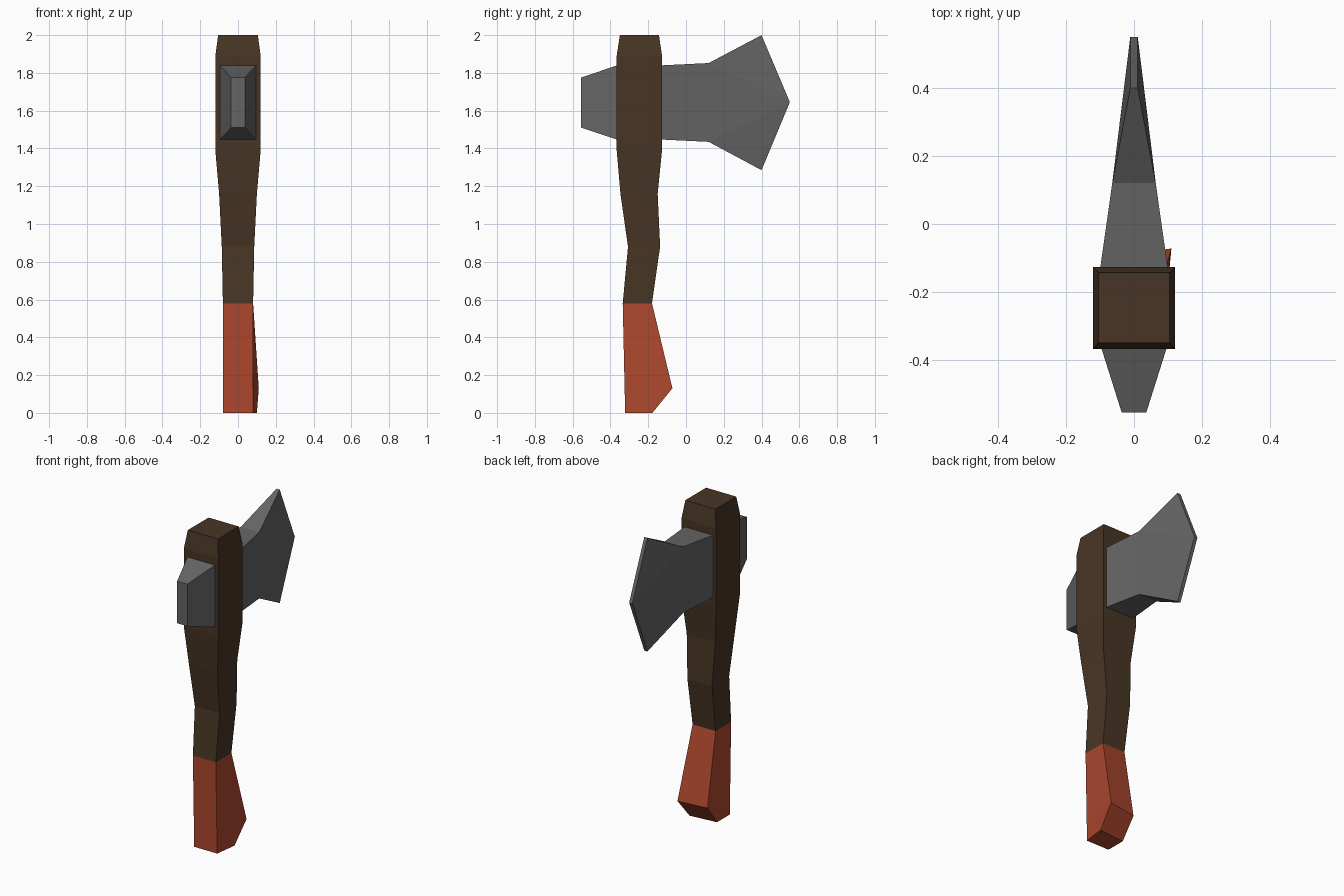
import bpy, bmesh

if "Cube" in bpy.data.objects:
    bpy.data.objects.remove(bpy.data.objects["Cube"])


def material(name, rgb):
    mat = bpy.data.materials.new(name)
    mat.diffuse_color = (*rgb, 1)
    mat.use_nodes = True
    mat.node_tree.nodes["Principled BSDF"].inputs["Base Color"].default_value = mat.diffuse_color
    return mat


def finish(bm, name, mat):
    bmesh.ops.recalc_face_normals(bm, faces=bm.faces)
    mesh = bpy.data.meshes.new(name)
    bm.to_mesh(mesh)
    bm.free()
    mesh.materials.append(mat)
    obj = bpy.data.objects.new(name, mesh)
    bpy.context.collection.objects.link(obj)
    return obj


def loft(bm, rings):
    """Join successive four-cornered rings with flat side faces."""
    loops = [[bm.verts.new(p) for p in ring] for ring in rings]
    for a, b in zip(loops, loops[1:]):
        for i in range(4):
            j = (i + 1) % 4
            bm.faces.new((a[i], a[j], b[j], b[i]))
    return loops


def level(z, y0, y1, w):
    return [(-w, y0, z), (w, y0, z), (w, y1, z), (-w, y1, z)]


def station(y, z0, z1, w):
    return [(-w, y, z0), (w, y, z0), (w, y, z1), (-w, y, z1)]


wood = material("dark_wood", (0.065, 0.036, 0.018))
wrap = material("red_grip", (0.42, 0.065, 0.028))
steel = material("dark_steel", (0.13, 0.13, 0.13))

# Curved wooden handle, open where it meets the grip
joint = level(0.58, -0.335, -0.18, 0.08)
bm = bmesh.new()
loops = loft(bm, [joint,
                  level(0.88, -0.307, -0.137, 0.086),
                  level(1.16, -0.347, -0.15, 0.10),
                  level(1.39, -0.367, -0.127, 0.12),
                  level(1.89, -0.367, -0.127, 0.12),
                  level(2.00, -0.35, -0.143, 0.105)])
bm.faces.new(loops[-1])
finish(bm, "handle", wood)

# Red grip, with a slightly twisted flare at the back
bm = bmesh.new()
loops = loft(bm, [
    [(-0.08, -0.322, 0), (0.08, -0.322, 0), (0.10, -0.178, 0), (-0.08, -0.195, 0)],
    [(-0.08, -0.325, 0.13), (0.08, -0.325, 0.13), (0.11, -0.072, 0.13), (-0.08, -0.10, 0.125)],
    joint])
bm.faces.new(loops[0])
finish(bm, "grip", wrap)

# Axe head: tapered hammer end, body through the handle, then the blade
bm = bmesh.new()
loops = loft(bm, [station(-0.555, 1.51, 1.775, 0.036),
                  station(-0.365, 1.447, 1.84, 0.096),
                  station(-0.127, 1.447, 1.84, 0.099),
                  station(0.12, 1.435, 1.852, 0.064)])
bm.faces.new(loops[0])
root = loops[-1]
edge = [(0.40, 1.285), (0.55, 1.645), (0.40, 2.0)]
left, right = [[bm.verts.new((x, y, z)) for y, z in edge] for x in (-0.011, 0.011)]
for (low, tip, high), (b, t) in ((left, (root[0], root[3])),
                                 (right, (root[1], root[2]))):
    for tri in ((b, low, tip), (b, tip, t), (t, tip, high)):
        bm.faces.new(tri)
rim_l = [root[0], *left, root[3]]
rim_r = [root[1], *right, root[2]]
for i in range(4):
    bm.faces.new((rim_l[i], rim_r[i], rim_r[i + 1], rim_l[i + 1]))
finish(bm, "axe_head", steel)
